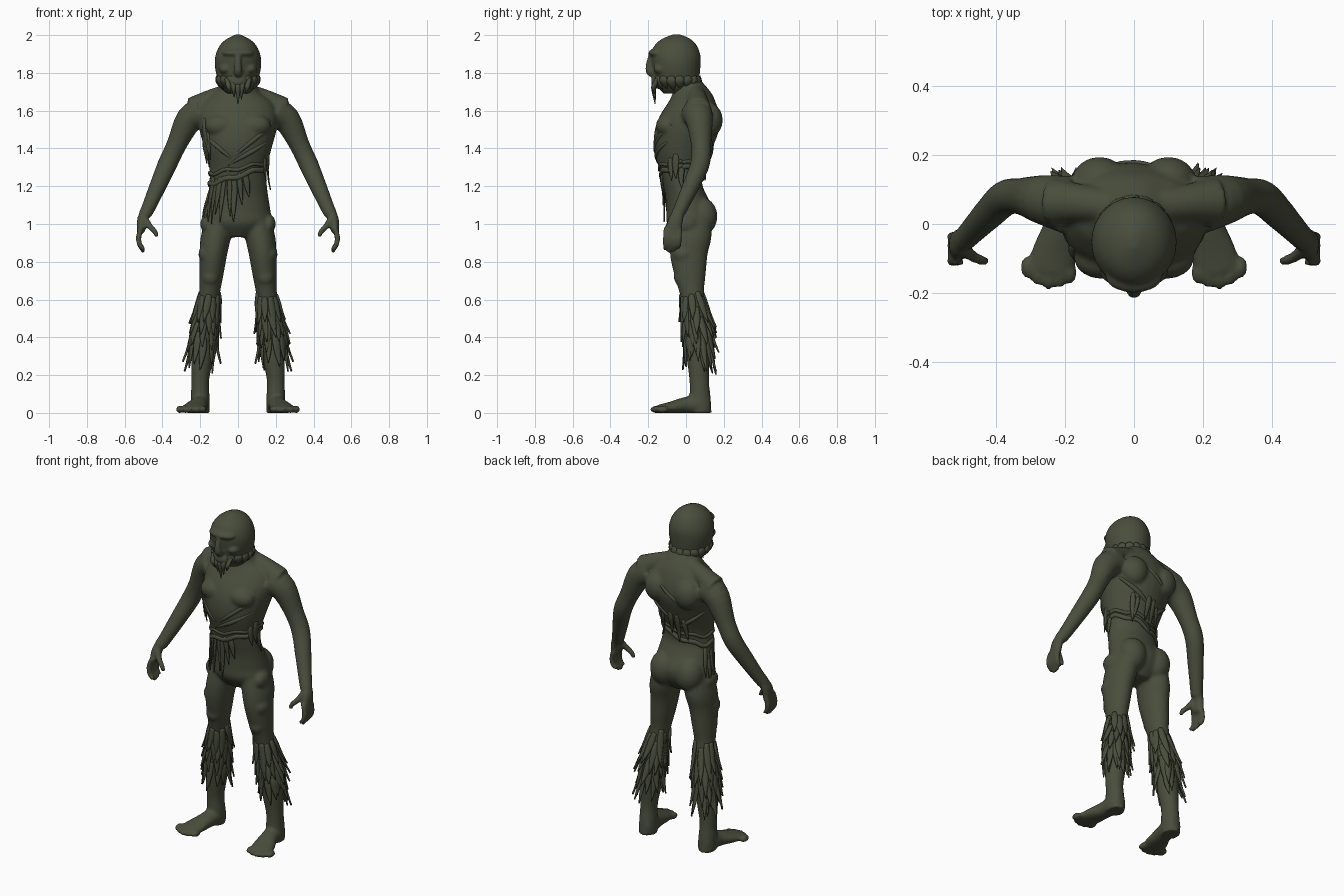
import bpy, bmesh, math, random
from mathutils import Vector, Matrix

random.seed(4)
mat = bpy.data.materials.new("dark olive")
mat.diffuse_color = (0.068, 0.076, 0.046, 1)
Z = Vector((0, 0, 1))


def spline(pts, k=4):
    """Smoothly refine a list of (x, y, z, rx, ry)."""
    p = [pts[0]] + list(pts) + [pts[-1]]
    out = []
    for i in range(1, len(p) - 2):
        for j in range(k):
            t = j / k
            out.append([0.5 * (2 * b + (c - a) * t + (2 * a - 5 * b + 4 * c - d) * t * t
                        + (3 * b - a - 3 * c + d) * t ** 3)
                        for a, b, c, d in zip(p[i - 1], p[i], p[i + 1], p[i + 2])])
    return out + [list(pts[-1])]


def tube(bm, pts, axis=None, ref=Vector((0, 1, 0)), n=16, k=4):
    """Skin elliptical rings along a path."""
    pts = spline([q if len(q) == 5 else (*q, q[3]) for q in pts], k)
    rings = []
    for i, q in enumerate(pts):
        t = axis or Vector(pts[min(i + 1, len(pts) - 1)][:3]) - Vector(pts[max(i - 1, 0)][:3])
        a = t.cross(ref).normalized()
        b = a.cross(t).normalized()
        rx, ry = max(q[3], .001), max(q[4], .001)
        rings.append([bm.verts.new(Vector(q[:3]) + a * rx * math.cos(2 * math.pi * j / n)
                      + b * ry * math.sin(2 * math.pi * j / n)) for j in range(n)])
    for r, s in zip(rings, rings[1:]):
        for j in range(n):
            bm.faces.new((r[j], r[(j + 1) % n], s[(j + 1) % n], s[j]))
    bm.faces.new(rings[0])
    bm.faces.new(rings[-1])


def ball(bm, x, y, z, rx, ry, rz):
    bmesh.ops.create_uvsphere(bm, u_segments=16, v_segments=10, radius=1,
                              matrix=Matrix.Translation((x, y, z)) @ Matrix.Diagonal((rx, ry, rz, 1)))


def finish(bm, name, voxel=None):
    bmesh.ops.recalc_face_normals(bm, faces=bm.faces)
    for v in bm.verts:
        v.co.z = max(v.co.z, 0)
    me = bpy.data.meshes.new(name)
    bm.to_mesh(me)
    bm.free()
    me.materials.append(mat)
    me.polygons.foreach_set("use_smooth", [True] * len(me.polygons))
    ob = bpy.data.objects.new(name, me)
    bpy.context.collection.objects.link(ob)
    if voxel:
        m = ob.modifiers.new("fuse", 'REMESH')
        m.mode, m.voxel_size, m.use_smooth_shade = 'VOXEL', voxel, True
        m = ob.modifiers.new("soften", 'SMOOTH')
        m.factor, m.iterations = 0.5, 5
    return ob


def on(sec, z, deg, out=0.0):
    """Point on the surface of a lofted body part at a height and angle."""
    sec = sorted(sec, key=lambda q: q[2])
    z0 = min(max(z, sec[0][2]), sec[-1][2])
    for a, b in zip(sec, sec[1:]):
        if z0 <= b[2]:
            f = (z0 - a[2]) / (b[2] - a[2])
            q = [u + (v - u) * f for u, v in zip(a, b)]
            break
    c, s = math.cos(math.radians(deg)), math.sin(math.radians(deg))
    return Vector((q[0] + (q[3] + out) * c, q[1] + (q[4] + out) * s, z))


def rag(bm, sec, z, deg, length, width=.016, flare=.02, drift=0, thick=.006):
    """Pointed strip hanging down a body surface."""
    pts = []
    for f, w, o in ((0, .7, -.006), (.3, 1, .006), (.65, .75, .4 * flare + .004), (1, .08, flare)):
        p = on(sec, z - f * length, deg + drift * f, o)
        pts.append((*p, width * w, thick * (1.1 - .6 * f)))
    d = math.radians(deg)
    tube(bm, pts, ref=Vector((math.cos(d), math.sin(d), 0)), n=8, k=3)


def yspan(z, rx, y0, y1):
    return (0, (y0 + y1) / 2, z, rx, (y1 - y0) / 2)


torso = [yspan(*q) for q in (
    (.93, .08, -.05, .09), (1.0, .172, -.1, .14), (1.07, .172, -.105, .15), (1.15, .16, -.11, .11),
    (1.22, .152, -.125, .085), (1.3, .152, -.145, .1), (1.4, .178, -.17, .14), (1.5, .205, -.165, .175),
    (1.58, .21, -.135, .175), (1.65, .18, -.09, .155), (1.7, .115, -.07, .13), (1.77, .08, -.07, .07))]
head = [yspan(*q) for q in (
    (1.69, .06, -.12, .05), (1.73, .095, -.15, .068), (1.78, .112, -.17, .072), (1.84, .123, -.18, .077),
    (1.89, .12, -.185, .077), (1.94, .1, -.17, .06), (1.975, .067, -.135, .03), (2.0, .02, -.08, -.02),
    (2.003, .004, -.06, -.04))]
leg = [(.1, .03, 1.04, .07, .1), (.118, .025, .93, .08, .11), (.13, .015, .84, .073, .1),
       (.14, .02, .74, .065, .085), (.15, .03, .64, .056, .066), (.16, .045, .56, .056, .062),
       (.18, .06, .42, .064, .068), (.19, .065, .28, .058, .06), (.2, .07, .17, .047, .052),
       (.2, .075, .08, .05, .056), (.2, .08, .0, .05, .056)]

# Body: all fleshy parts fused into one smooth skin
body = bmesh.new()
tube(body, torso, axis=Z, n=28)
for s in (1, -1):
    # legs, buttocks and knobbly thighs
    tube(body, [(q[0] * s, *q[1:]) for q in leg], axis=Z, n=20)
    ball(body, s * .085, .085, 1.04, .082, .082, .1)
    ball(body, s * .165, -.01, .84, .045, .06, .05)
    ball(body, s * .145, -.025, .72, .045, .04, .05)
    ball(body, s * .165, .0, 1.0, .035, .06, .05)
    # foot with five toes
    tube(body, [(s * .2, .125, .04, .035, .04), (s * .2, .08, .045, .05, .055), (s * .21, .0, .04, .05, .045),
                (s * .23, -.08, .028, .065, .032), (s * .245, -.14, .02, .065, .024)], ref=Z)
    for i in range(5):
        ball(body, s * (.185 + .031 * i), (-.14, -.153, -.157, -.146, -.125)[i], .018, .02, .034, .02)
    # shoulder slope, shoulder blade, chest
    tube(body, [(s * .06, .05, 1.69, .05), (s * .15, .06, 1.655, .055), (s * .235, .065, 1.605, .07)])
    ball(body, s * .1, .125, 1.55, .08, .07, .09)
    ball(body, s * .09, -.1, 1.52, .085, .06, .06)
    # arm
    tube(body, [(s * .19, .055, 1.59, .085), (s * .26, .07, 1.55, .073), (s * .325, .08, 1.42, .054),
                (s * .372, .075, 1.32, .052), (s * .42, .03, 1.21, .046), (s * .468, -.02, 1.1, .038),
                (s * .492, -.045, 1.05, .035)])
    # palm, fingers and thumb
    tube(body, [(s * .485, -.035, 1.07, .03, .03), (s * .508, -.055, 1.02, .027, .04),
                (s * .513, -.066, .96, .022, .044)])
    for i in range(4):
        y = -.032 - .024 * i
        tube(body, [(s * .513, y, .98, .015), (s * .526, y - .004, .93, .015), (s * .52, y - .006, .89, .014),
                    (s * .497, y - .008, (.87, .855, .85, .865)[i], .011)], n=10)
    tube(body, [(s * .495, -.07, 1.03, .02), (s * .465, -.095, .985, .017), (s * .44, -.105, .96, .015),
                (s * .428, -.108, .93, .011)], n=10)
finish(body, "body", .009)

# Head with hood of hair, brow, nose, cheeks and muzzle
h = bmesh.new()
tube(h, head, axis=Z, n=28)
ball(h, 0, -.15, 1.905, .085, .05, .026)
tube(h, [(0, -.18, 1.9, .016), (0, -.195, 1.85, .017), (0, -.19, 1.81, .024), (0, -.17, 1.79, .02)], n=10)
ball(h, 0, -.145, 1.755, .055, .04, .04)
for s in (1, -1):
    ball(h, s * .065, -.13, 1.82, .035, .042, .028)
    ball(h, s * .042, -.163, 1.862, .014, .012, .009)
finish(h, "head", .007)

# Beard and hair locks
b = bmesh.new()
for x, z, w in ((0, 1.635, .016), (-.025, 1.67, .014), (.022, 1.66, .014), (.05, 1.69, .014), (-.05, 1.69, .014)):
    tube(b, [(x * 1.2, -.15, 1.77, w * .8), (x, -.17, 1.73, w, .014), (x * .9, -.168, (z + 1.73) / 2, w * .6, .009),
             (x * .8, -.163, z, .002)], n=8)
for d in range(-60, 250, 22):
    rag(b, head, 1.78, d, random.uniform(.06, .09), .026, -.004, thick=.01)
finish(b, "beard_and_hair")

# Shirt folds: two waist bands and diagonal chest creases
f = bmesh.new()
for base, tilt, r in ((1.255, .045, .014), (1.295, .03, .010)):
    tube(f, [(*on(torso, base + tilt * math.cos(math.radians(a)) + .008 * math.sin(a * .11), a, .0), r * .7, r)
             for a in range(0, 375, 15)], ref=Z, n=8, k=2)
for z0, z1, a0, a1 in ((1.56, 1.35, -20, -100), (1.45, 1.31, -25, -110), (1.5, 1.33, -165, -95),
                       (1.52, 1.36, 20, 95), (1.46, 1.3, 165, 90), (1.62, 1.45, 60, 130)):
    tube(f, [(*on(torso, z0 + (z1 - z0) * t / 6, a0 + (a1 - a0) * t / 6, -.004),
              .004 + .01 * math.sin(math.pi * t / 6)) for t in range(7)], ref=Z, n=8, k=2)
finish(f, "shirt_folds")

# Shirt tatters
t = bmesh.new()
for d, z, l in ((-150, 1.56, .2), (-158, 1.5, .2), (-143, 1.5, .16), (-165, 1.45, .13),        # armpit
                (-152, 1.25, .25), (-140, 1.24, .24), (-130, 1.25, .2), (-120, 1.24, .23),      # waist front
                (-108, 1.26, .22), (-98, 1.25, .24), (-88, 1.27, .17), (-75, 1.27, .13),
                (-15, 1.37, .13), (-28, 1.35, .12), (0, 1.32, .14),                              # left side
                (55, 1.42, .17), (66, 1.4, .13), (88, 1.42, .14), (100, 1.41, .18), (112, 1.38, .13)):
    rag(t, torso, z, d, l, random.uniform(.013, .02), .016, random.uniform(-6, 6))
for d, z, l in ((-170, 1.18, .26), (-158, 1.14, .2), (176, 1.16, .2), (162, 1.2, .16)):          # right hip
    rag(t, torso, z, d, l, .016, .02)
finish(t, "shirt_tatters")

# Shredded trouser legs
for s, name in ((1, "left"), (-1, "right")):
    r = bmesh.new()
    sec = [(q[0] * s, *q[1:]) for q in leg]
    for row, z in enumerate((.63, .56, .49, .42)):
        for i in range(11):
            d = i * 360 / 11 + row * 16 + random.uniform(-8, 8)
            back = max(0, math.sin(math.radians(d)))
            rag(r, sec, z + random.uniform(-.02, .02), d, random.uniform(.12, .18) + .04 * back, .02,
                random.uniform(.008, .03) + .02 * back, random.uniform(-14, 14), .009)
    for d, z, l in ((0, .45, .18), (25, .42, .2), (65, .42, .2), (180, .43, .17)):
        rag(r, sec, z, d if s > 0 else 180 - d, l, .018, .045, 0, .01)
    finish(r, name + "_trouser_shreds")
